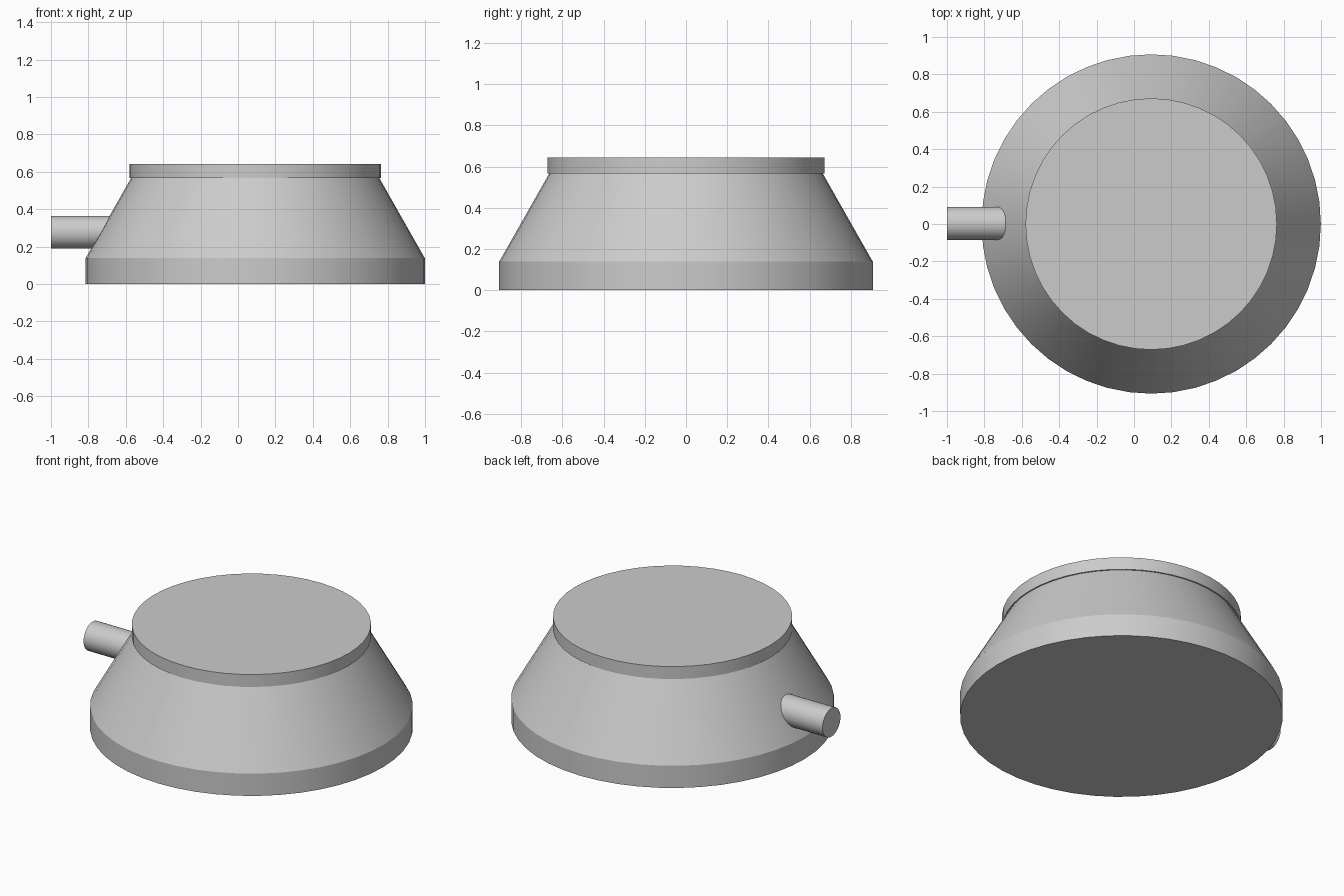
import bpy, bmesh, math

if "Cube" in bpy.data.objects:
    bpy.data.objects.remove(bpy.data.objects["Cube"])

SEGMENTS = 48
CENTRE_X = 0.092


def finish(obj):
    bpy.ops.object.select_all(action='DESELECT')
    obj.select_set(True)
    bpy.context.view_layer.objects.active = obj
    bpy.ops.object.shade_smooth_by_angle(angle=math.radians(25))


def lathe(name, profile, segments=SEGMENTS):
    """Closed round solid from (radius, z) points listed bottom to top."""
    bm = bmesh.new()
    rings = []
    for r, z in profile:
        rings.append([bm.verts.new((r * math.cos(2 * math.pi * i / segments),
                                    r * math.sin(2 * math.pi * i / segments), z))
                      for i in range(segments)])
    for low, high in zip(rings, rings[1:]):
        for i in range(segments):
            j = (i + 1) % segments
            bm.faces.new((low[i], low[j], high[j], high[i]))
    bm.faces.new(rings[0][::-1])
    bm.faces.new(rings[-1])
    mesh = bpy.data.meshes.new(name)
    bm.to_mesh(mesh)
    bm.free()
    obj = bpy.data.objects.new(name, mesh)
    bpy.context.collection.objects.link(obj)
    finish(obj)
    return obj


# Round base with sloping shoulder, and the thin lid overhanging it slightly
# (one stepped profile so no faces are hidden between them)
body = lathe("body_with_lid", [(0.907, 0.0), (0.907, 0.138), (0.664, 0.566),
                               (0.672, 0.566), (0.672, 0.643)])
body.location.x = CENTRE_X

# Side pipe running into the shoulder
pipe = lathe("side_pipe", [(0.088, 0.0), (0.088, 0.32)], 32)
pipe.rotation_euler.y = math.radians(90)
pipe.location = (-1.0, 0.003, 0.277)
